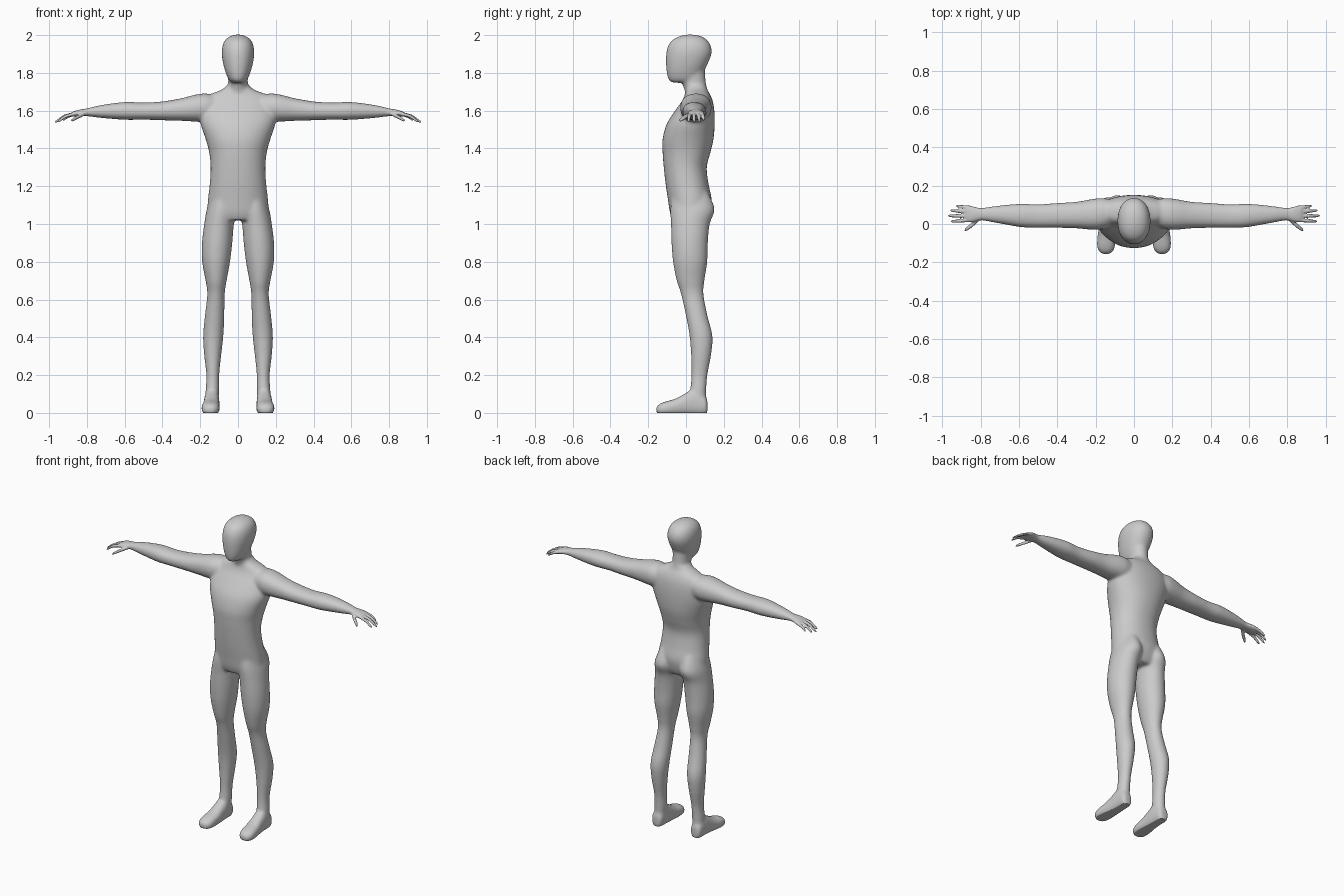
import bpy, bmesh, math
from mathutils import Vector

bm = bmesh.new()


def catmull(p, q, r, s, t):
    return [0.5 * (2 * b + (c - a) * t + (2 * a - 5 * b + 4 * c - d) * t * t
                   + (3 * b - a - 3 * c + d) * t ** 3) for a, b, c, d in zip(p, q, r, s)]


def tube(axis, stations, side=1, power=2.0, seg=36, sub=5):
    """Loft rounded sections. Station: (position, a_min, a_max, b_min, b_max)."""
    n = len(stations)
    rows = []
    for i in range(n - 1):
        p, s = stations[max(i - 1, 0)], stations[min(i + 2, n - 1)]
        rows += [catmull(p, stations[i], stations[i + 1], s, k / sub) for k in range(sub)]
    rows.append(stations[-1])
    rings = []
    for t, a0, a1, b0, b1 in rows:
        ring = []
        for k in range(seg):
            ang = 2 * math.pi * k / seg
            c, s = math.cos(ang), math.sin(ang)
            a = (a0 + a1) / 2 + (a1 - a0) / 2 * math.copysign(abs(c) ** (2 / power), c)
            b = (b0 + b1) / 2 + (b1 - b0) / 2 * math.copysign(abs(s) ** (2 / power), s)
            x, y, z = {'x': (t, a, b), 'y': (a, t, b), 'z': (a, b, t)}[axis]
            ring.append(bm.verts.new((x * side, y, z)))
        rings.append(ring)
    faces = [bm.faces.new(rings[0]), bm.faces.new(rings[-1])]
    for r, q in zip(rings, rings[1:]):
        for k in range(seg):
            j = (k + 1) % seg
            faces.append(bm.faces.new((r[k], r[j], q[j], q[k])))
    bmesh.ops.recalc_face_normals(bm, faces=faces)


def central(rows, power=2.0):
    tube('z', [(z, -w, w, f, b) for z, w, f, b in rows], power=power)


def digit(start, mid, end, r, side, stretch=1.0):
    a, m, e = Vector(start), Vector(mid), Vector(end)
    pts = [(a, r), (m, r), (m.lerp(e, .6), r * .9), (m.lerp(e, .9), r * .65), (e, r * .25)]
    tube('x', [(p.x, p.y - q * stretch, p.y + q * stretch, p.z - q, p.z + q)
               for p, q in pts], side, seg=16, sub=3)


# Torso: (z, half width, front y, back y)
central([(1.02, .13, -.07, .105), (1.06, .16, -.085, .125), (1.13, .159, -.096, .136),
         (1.21, .15, -.108, .12), (1.30, .145, -.118, .11), (1.38, .153, -.124, .13),
         (1.45, .172, -.124, .146), (1.53, .198, -.102, .152), (1.60, .203, -.058, .15),
         (1.65, .185, -.022, .142), (1.685, .15, -.006, .128), (1.712, .085, -.002, .113),
         (1.735, .058, -.002, .108)], power=2.15)
# Neck
central([(1.62, .065, .0, .12), (1.70, .058, -.006, .11), (1.75, .052, -.022, .105),
         (1.82, .055, -.03, .1)])
# Head
central([(1.748, .03, -.072, .05), (1.762, .048, -.092, .075), (1.80, .065, -.102, .09),
         (1.85, .079, -.106, .116), (1.90, .086, -.105, .135), (1.94, .083, -.096, .133),
         (1.972, .07, -.075, .114), (1.993, .045, -.038, .083), (2.003, .014, .0, .04)],
        power=2.15)

for side in (1, -1):
    # Leg: (z, inner x, outer x, front y, back y)
    tube('z', [(1.17, .03, .135, -.07, .115), (1.08, .012, .165, -.083, .152),
               (1.0, .022, .179, -.08, .126), (.90, .03, .191, -.077, .116),
               (.80, .042, .19, -.069, .113), (.70, .06, .172, -.05, .098),
               (.63, .07, .163, -.027, .093), (.52, .072, .175, -.002, .113),
               (.41, .077, .185, .018, .14), (.31, .088, .18, .026, .134),
               (.20, .099, .168, .028, .114), (.12, .099, .172, .022, .108),
               (.05, .105, .172, .02, .105)], side)
    # Foot: (y, inner x, outer x, bottom z, top z)
    tube('y', [(.114, .117, .163, .0, .065), (.10, .105, .175, -.012, .09),
               (.04, .099, .179, -.014, .125), (-.01, .098, .183, -.014, .1),
               (-.06, .096, .19, -.014, .074), (-.11, .098, .194, -.013, .06),
               (-.14, .107, .186, -.012, .048), (-.158, .128, .166, .002, .032)],
         side, power=2.4)
    # Arm and palm: (x, front y, back y, bottom z, top z)
    tube('x', [(.08, .005, .12, 1.565, 1.67), (.16, -.026, .135, 1.543, 1.69),
               (.22, -.03, .13, 1.542, 1.686), (.30, -.023, .116, 1.546, 1.666),
               (.40, -.02, .11, 1.549, 1.649), (.50, -.02, .103, 1.552, 1.643),
               (.58, -.018, .106, 1.551, 1.646), (.65, -.007, .102, 1.555, 1.641),
               (.74, .009, .092, 1.563, 1.627), (.80, .019, .084, 1.571, 1.612),
               (.84, .011, .091, 1.571, 1.605), (.87, .009, .096, 1.568, 1.596),
               (.885, .015, .09, 1.569, 1.587)], side, power=2.2)
    # Fingers: (base y, tip x, tip y, tip z)
    for by, tx, ty, tz in [(.02, .957, .013, 1.540), (.042, .972, .043, 1.537),
                           (.064, .96, .071, 1.540), (.086, .93, .094, 1.549)]:
        digit((.85, by, 1.586), ((.85 + tx) / 2 + .005, (by + ty) / 2, 1.572),
              (tx, ty, tz), .0095, side)
    # Thumb
    digit((.80, .035, 1.588), (.845, -.004, 1.568), (.885, -.034, 1.546), .0105, side, 1.25)

mesh = bpy.data.meshes.new("human_figure")
bm.to_mesh(mesh)
bm.free()
body = bpy.data.objects.new("human_figure", mesh)
bpy.context.collection.objects.link(body)
bpy.context.view_layer.objects.active = body
body.select_set(True)

# Fuse all parts into one skin
remesh = body.modifiers.new("fuse", 'REMESH')
remesh.mode = 'VOXEL'
remesh.voxel_size = .005
bpy.ops.object.modifier_apply(modifier="fuse")

# Soften the joins, keeping the hands crisp
group = body.vertex_groups.new(name="soften")
for v in body.data.vertices:
    fade = min(max((.83 - abs(v.co.x)) / .07, 0), 1)
    group.add([v.index], .07 + .93 * fade, 'REPLACE')
smooth = body.modifiers.new("soften", 'SMOOTH')
smooth.factor = .5
smooth.iterations = 45
smooth.vertex_group = "soften"
bpy.ops.object.modifier_apply(modifier="soften")

# Flat soles
for v in body.data.vertices:
    v.co.z = max(v.co.z, 0)
bpy.ops.object.shade_smooth()
